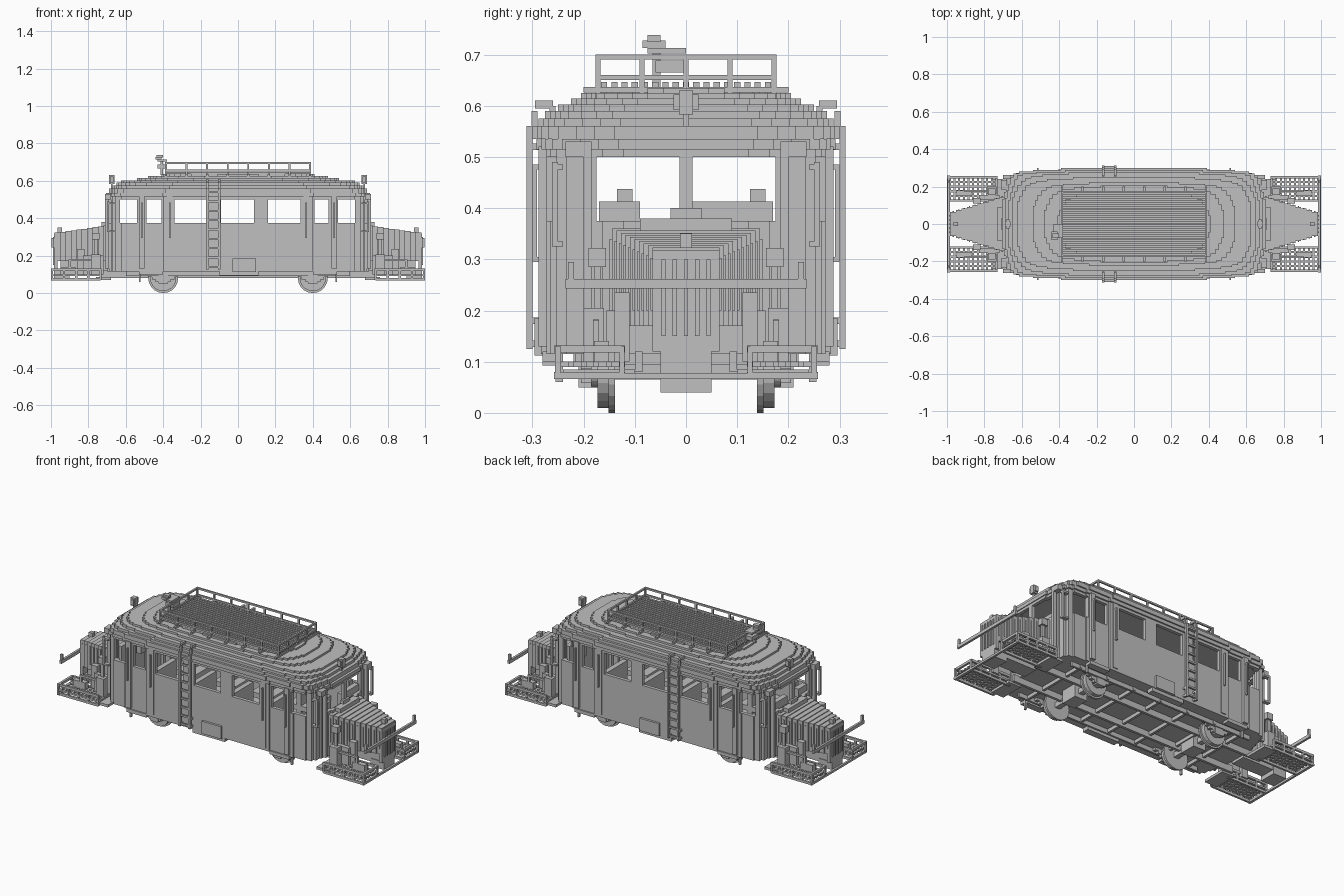
import bpy, bmesh, math
from mathutils import Matrix, Vector

if "Cube" in bpy.data.objects:
    bpy.data.objects.remove(bpy.data.objects["Cube"], do_unlink=True)

grey = bpy.data.materials.new("plain_grey")
grey.use_nodes = True
colour = (.53, .53, .53, 1)
grey.diffuse_color = colour
grey.node_tree.nodes["Principled BSDF"].inputs["Base Color"].default_value = colour

parts = {}


def part(name):
    return parts.setdefault(name, bmesh.new())


def box(name, xs, ys, zs, mirror=""):
    """Add a box to a part, repeated across the named axes."""
    for sx in ((1, -1) if "x" in mirror else (1,)):
        for sy in ((1, -1) if "y" in mirror else (1,)):
            size = Vector((xs[1] - xs[0], ys[1] - ys[0], zs[1] - zs[0]))
            centre = Vector((sx * sum(xs) / 2, sy * sum(ys) / 2, sum(zs) / 2))
            matrix = Matrix.Translation(centre) @ Matrix.Diagonal(size).to_4x4()
            bmesh.ops.create_cube(part(name), size=1, matrix=matrix)


def at(centre, thickness):
    return (centre - thickness / 2, centre + thickness / 2)


def wheel(name, radius, centre, thickness):
    """Add a disc on a crosswise axle, on all four corners."""
    for sx in (1, -1):
        for sy in (1, -1):
            matrix = Matrix.Translation((sx * centre[0], sy * centre[1], centre[2]))
            matrix = matrix @ Matrix.Rotation(math.pi / 2, 4, "X")
            bmesh.ops.create_cone(part(name), cap_ends=True, segments=20, radius1=radius,
                                  radius2=radius, depth=thickness, matrix=matrix)


BLUNT = [(.3, 0), (.15, .01), (.075, .018), (.045, .03), (.03, .05), (.02, .085), (.01, .12), (0, .16)]
ROUND = [(.3, 0), (.16, .01), (.1, .02), (.07, .03), (.045, .045), (.025, .07), (.012, .1), (0, .13)]


def stepped_plan(length, width, insets):
    """Long outline whose four corners are rounded off in small steps."""
    corner = [(length - a, width - b) for a, b in insets]
    quarter = [corner[0]]
    for (x, y), (nx, ny) in zip(corner, corner[1:]):
        quarter += [(x, ny), (nx, ny)]
    right = quarter + [(x, -y) for x, y in reversed(quarter)]
    return right + [(-x, -y) for x, y in right]


def slab(name, length, width, zs, insets):
    bm = part(name)
    base = [bm.verts.new((x, y, zs[0])) for x, y in stepped_plan(length, width, insets)]
    top = [bm.verts.new((v.co.x, v.co.y, zs[1])) for v in base]
    faces = [bm.faces.new(base), bm.faces.new(top)]
    for i in range(len(base)):
        j = (i + 1) % len(base)
        faces.append(bm.faces.new((base[i], base[j], top[j], top[i])))
    bmesh.ops.recalc_face_normals(bm, faces=faces)


# Car body, hollowed and pierced by windows
slab("body", .7, .283, (.115, .535), BLUNT)
slab("cut_cabin", .68, .263, (.135, .515), BLUNT)
glass = (.375, .5)
for xs in ((-.63, -.54), (-.49, -.41), (-.34, -.16), (-.09, .085),
           (.16, .335), (.41, .485), (.535, .625)):
    box("cut_windows", xs, (-.4, .4), glass)
for ys in ((-.175, -.013), (.013, .175)):
    box("cut_windscreens", (-.9, .9), ys, glass)

# Stepped roof
for length, width, low, high in ((.705, .292, .515, .535), (.69, .3, .535, .56), (.67, .288, .56, .575)):
    slab("roof", length, width, (low, high), BLUNT)
for length, width, low, high in ((.65, .275, .575, .59), (.625, .25, .59, .602), (.54, .225, .602, .614),
                                 (.48, .205, .614, .625), (.41, .175, .625, .635)):
    slab("roof", length, width, (low, high), ROUND)

# Door posts, grab handles and skirt trim
for x in (.515, .365):
    box("door_posts", at(x, .03), (.27, .288), (.13, .52), "xy")
    box("grab_handles", at(x, .008), (.291, .3), (.3, .48), "xy")
    for z in (.3, .48):
        box("grab_handles", at(x, .008), (.28, .3), at(z, .01), "xy")
box("corner_rails", (.69, .7), (.25, .262), (.33, .49), "xy")
for z in (.33, .48):
    box("corner_rails", (.66, .7), (.24, .262), at(z, .01), "xy")
box("screen_pillars", (.68, .71), (.185, .235), (.5, .53), "xy")
box("screen_pillars", (.69, .712), (.185, .2), (.13, .53), "xy")
box("side_lockers", (-.03, .095), (.28, .296), (.112, .185), "y")
box("side_skirts", (-.1, .11), (.24, .28), (.093, .12), "y")
box("door_steps", (.4, .53), (.24, .28), (.1, .12), "xy")
box("step_hooks", (.52, .53), (.24, .255), (.06, .11), "xy")

# Cabin fittings
for ys in ((.01, .17), (-.17, -.09)):
    box("dashboards", (.64, .67), ys, (.3, .413), "x")
for y in (-.12, .14):
    box("steering_wheels", (.63, .64), at(y, .03), (.41, .437), "x")
for x in (-.38, -.12, .12, .36):
    box("bench_seats", at(x, .03), (.05, .25), (.14, .365), "y")
    box("bench_seats", at(x, .14), (.05, .25), (.22, .25), "y")

# Ladders hooked over the roof edge
for x in (-.165, -.1):
    rail = at(x, .012)
    box("ladders", rail, (.3, .312), (.125, .56), "y")
    box("ladders", rail, (.29, .302), (.55, .59), "y")
    box("ladders", rail, (.26, .295), (.595, .61), "y")
    box("ladders", rail, (.255, .267), (.57, .6), "y")
    for z in (.135, .18, .52):
        box("ladders", rail, (.28, .302), at(z, .012), "y")
for i in range(9):
    box("ladders", (-.165, -.1), (.3, .31), at(.14 + i * .05, .01), "y")

# Roof rack
end, side = .385, .172
for z in (.655, .695):
    box("rack_rails", (-end, end), at(side, .01), at(z, .01), "y")
    box("rack_rails", at(end, .01), (-side, side), at(z, .01), "x")
for i in range(8):
    x = end * (i / 3.5 - 1)
    box("rack_posts", at(x, .01), at(side, .01), (.61, .7), "y")
    box("rack_bearers", at(x, .012), (-.2, .2), (.626, .637))
for i in range(5):
    box("rack_posts", at(end, .01), at(side * (i / 2 - 1), .01), (.625, .7), "x")
for i in range(17):
    box("rack_slats", (-end, end), at((i - 8) * .02, .012), (.636, .646))

# Roof horn and the lamps above the windscreens
box("roof_horn", (-.43, -.38), (-.06, 0), (.665, .688))
box("roof_horn", (-.43, -.38), (-.075, 0), (.702, .713))
box("roof_horn", (-.415, -.4), (-.065, -.05), (.63, .705))
box("roof_horn", (-.44, -.41), (-.085, -.04), (.713, .727))
box("roof_horn", (-.435, -.4), (-.075, -.05), (.725, .738))
box("top_lamps", (.66, .69), (-.014, .014), (.583, .63), "x")
box("top_lamps", (.665, .685), (-.024, .024), (.592, .622), "x")
box("top_lamps", (.67, .68), (-.006, .006), (.55, .6), "x")

# Tapering engine hoods: open-bottomed shells with louvre ribs and an engine inside
count = 10
for i in range(count):
    t = i / (count - 1)
    x, half, top = .69 + t * .262, .145 - t * .08, .36 - t * .037
    xs = (x, x + .029)
    box("hoods", xs, (-half, half), (top - .015, top), "x")
    box("hood_sides", xs, (half - .015, half), (.17, top - .015), "xy")
    box("hood_louvres", (x + .011, x + .018), (half, half + .004), (.2, top - .02), "xy")
box("hoods", (.69, .73), (-.09, .09), (.35, .38), "x")
box("hoods", (.69, .71), (-.03, .03), (.375, .4), "x")
box("engines", (.7, .95), (-.045, .045), (.1, .28), "x")
box("radiators", (.965, .985), (-.065, .065), (.12, .318), "x")
box("radiator_caps", (.94, .965), (-.012, .012), (.32, .35), "x")
for i in range(-2, 3):
    box("radiator_bars", (.984, .99), at(i * .022, .008), (.15, .3), "x")

# Crossbars with upright tips, and headlamps on the fenders
box("lamp_bars", (.985, .998), (-.235, .235), (.243, .262), "x")
box("lamp_bars", (.985, .998), at(.225, .012), (.243, .295), "xy")
box("headlamps", (.74, .78), at(.173, .034), (.285, .322), "xy")
box("headlamps", (.75, .77), at(.173, .012), (.2, .29), "xy")

# End platforms with open gratings and rails
near, far, inner, outer = .735, .995, .125, .25
box("end_bars", (.988, 1), (-.258, .258), at(.072, .012), "x")
for z in (.073, .125):
    box("platform_rails", (.985, .998), (inner, .258), at(z, .014), "xy")
    box("platform_rails", (near, far), at(outer, .012), at(z, .014), "xy")
    box("platform_rails", (near, far), at(inner, .012), at(z, .014), "xy")
for i in range(5):
    x = near + i * (far - near) / 4
    box("platform_posts", at(x, .012), at(outer, .012), (.07, .13), "xy")
    box("platform_posts", at(x, .01), at(inner, .01), (.07, .13), "xy")
for i in range(11):
    box("platform_grating", at(near + i * .025, .011), (inner, outer), (.09, .1), "xy")
for i in range(6):
    box("platform_grating", (near, far), at(inner + i * .025, .011), (.09, .1), "xy")
box("platform_brackets", (.68, .76), (.1, .24), (.07, .085), "xy")

# Equipment beside the hoods
box("equipment", (.72, .83), (.13, .155), (.1, .2), "xy")
box("equipment", (.735, .785), (.16, .2), (.1, .205), "xy")
box("equipment", (.82, .86), (.11, .14), (.1, .235), "xy")
box("equipment", (.87, .95), (.15, .18), (.1, .14), "xy")
box("equipment_pipes", (.74, .9), (.17, .182), (.17, .182), "xy")
box("equipment_posts", at(.9, .012), (.17, .182), (.1, .18), "xy")
box("couplers", (.9, .985), (-.05, .05), (.075, .12), "x")

# Underframe, axles and wheels
box("frame_beams", (-.74, .74), (.085, .1), (.08, .12), "y")
for i in range(7):
    box("frame_crossbars", at((i - 3) * .18, .014), (-.22, .22), (.095, .12))
box("frame_stringers", (-.6, .6), at(.21, .012), (.09, .12), "y")
axle, hub = .4, .08
wheel("wheels", .07, (axle, .158, hub), .03)
wheel("wheel_flanges", hub, (axle, .145, hub), .012)
wheel("wheel_hubs", .03, (axle, .185, hub), .03)
box("axles", at(axle, .03), (-.19, .19), at(hub, .03), "x")
box("axle_gearboxes", at(axle, .08), (-.05, .05), (.04, .12), "x")
box("axle_boxes", at(axle, .05), (.185, .21), (.05, .11), "xy")
for i in range(4):
    box("leaf_springs", at(axle, .2 - i * .04), (.185, .205), at(.107 - i * .014, .014), "xy")

# Turn the parts into objects
objects = {}
for name, bm in parts.items():
    mesh = bpy.data.meshes.new(name)
    bm.to_mesh(mesh)
    bm.free()
    mesh.materials.append(grey)
    objects[name] = bpy.data.objects.new(name, mesh)
    bpy.context.collection.objects.link(objects[name])

# Cut the cabin and windows, then drop the cutters
body = objects["body"]
cutters = ("cut_cabin", "cut_windows", "cut_windscreens")
for name in cutters:
    objects[name].hide_render = True
    modifier = body.modifiers.new(name, "BOOLEAN")
    modifier.operation, modifier.solver, modifier.object = "DIFFERENCE", "EXACT", objects[name]
finished = bpy.data.meshes.new_from_object(body.evaluated_get(bpy.context.evaluated_depsgraph_get()))
body.modifiers.clear()
body.data = finished
for name in cutters:
    bpy.data.objects.remove(objects[name], do_unlink=True)
